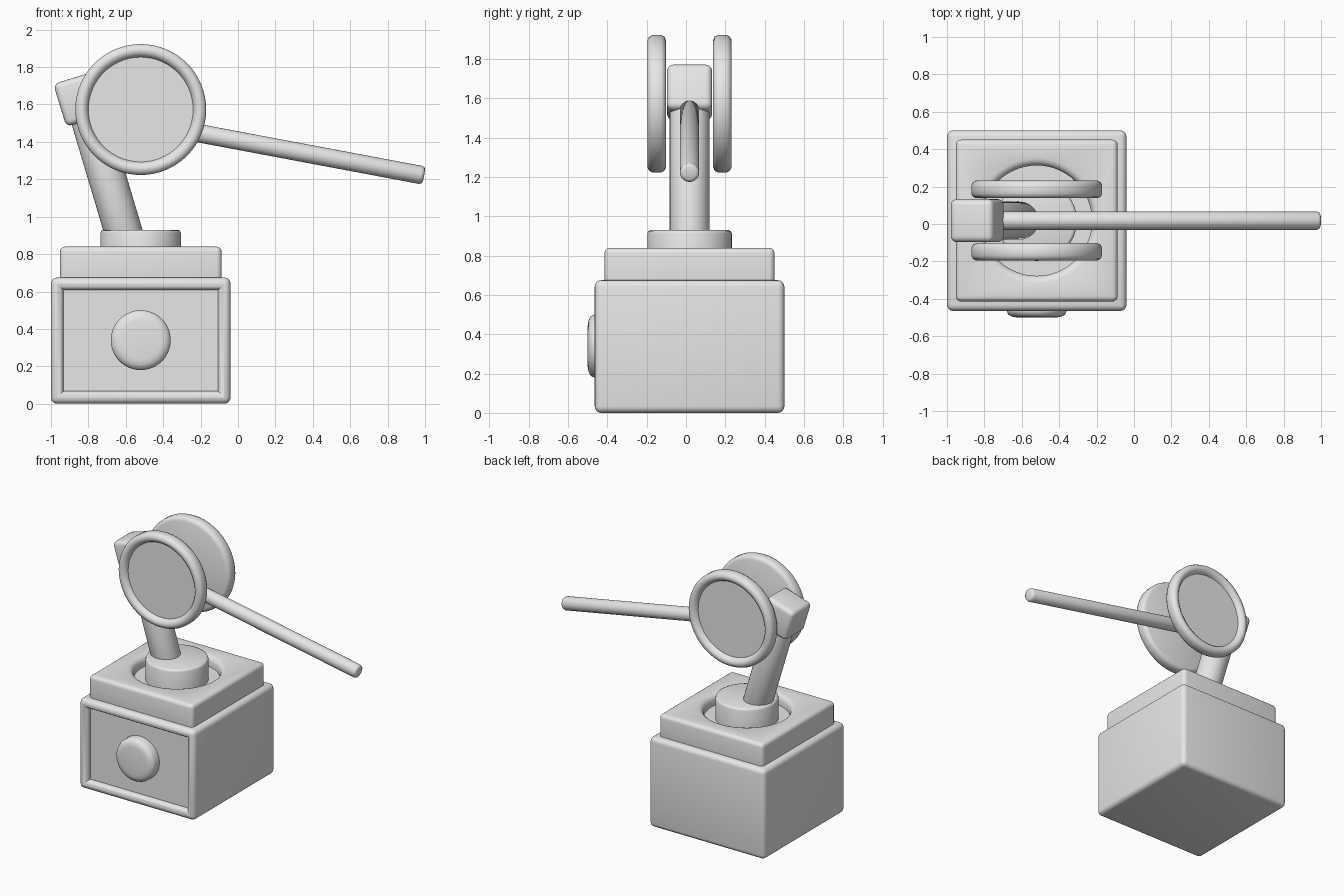
import bpy, bmesh, math
from mathutils import Vector, Matrix

if "Cube" in bpy.data.objects:
    bpy.data.objects.remove(bpy.data.objects["Cube"])

CX, CY = -0.52, 0.018            # vertical axis of the machine
grey = bpy.data.materials.new("light_grey")
grey.diffuse_color = (0.8, 0.8, 0.8, 1)
grey.use_nodes = True
grey.node_tree.nodes["Principled BSDF"].inputs["Base Color"].default_value = grey.diffuse_color


def finish(bm, name, matrix=Matrix()):
    bmesh.ops.recalc_face_normals(bm, faces=bm.faces)
    bm.transform(matrix)
    me = bpy.data.meshes.new(name)
    bm.to_mesh(me)
    bm.free()
    me.materials.append(grey)
    ob = bpy.data.objects.new(name, me)
    bpy.context.collection.objects.link(ob)
    return ob


def smooth(ob, angle=35):
    bpy.ops.object.select_all(action='DESELECT')
    bpy.context.view_layer.objects.active = ob
    ob.select_set(True)
    bpy.ops.object.shade_smooth_by_angle(angle=math.radians(angle))


def lathe(name, profile, matrix=Matrix(), n=64):
    """Spin (radius, height) points about z; the ends are capped."""
    bm = bmesh.new()
    rings = [[bm.verts.new((r * math.cos(2 * math.pi * i / n),
                            r * math.sin(2 * math.pi * i / n), h))
              for i in range(n)] for r, h in profile]
    for a, b in zip(rings, rings[1:]):
        for i in range(n):
            j = (i + 1) % n
            bm.faces.new((a[i], a[j], b[j], b[i]))
    bm.faces.new(rings[0])
    bm.faces.new(rings[-1])
    return finish(bm, name, matrix)


def rounded_box(name, size, matrix, bevel, inset=None, depth=0):
    """Box with rounded outer edges and an optional recessed front."""
    bm = bmesh.new()
    bmesh.ops.create_cube(bm, size=1)
    bmesh.ops.scale(bm, vec=size, verts=bm.verts)
    if inset:
        front = min(bm.faces, key=lambda f: f.calc_center_median().y)
        bmesh.ops.inset_region(bm, faces=[front], thickness=inset)
        inner = bmesh.ops.extrude_discrete_faces(bm, faces=[front])["faces"]
        bmesh.ops.translate(bm, vec=(0, depth, 0), verts=inner[0].verts)
    bmesh.ops.recalc_face_normals(bm, faces=bm.faces)
    edges = [e for e in bm.edges if e.calc_face_angle_signed(0) > 0.5
             and not (inset and abs(e.verts[0].co.y - e.verts[1].co.y) < depth * 1.1
                      and abs(e.verts[0].co.y - e.verts[1].co.y) > 1e-4)]
    bmesh.ops.bevel(bm, geom=edges, offset=bevel, segments=4, profile=0.5,
                    affect='EDGES', clamp_overlap=True)
    return finish(bm, name, matrix)


def rod(name, start, end, radius, edge):
    start, end = Vector(start), Vector(end)
    d = end - start
    m = Matrix.Translation(start) @ d.to_track_quat('Z', 'Y').to_matrix().to_4x4()
    L = d.length
    prof = [(radius - edge, 0), (radius - edge * 0.3, edge * 0.3), (radius, edge),
            (radius, L - edge), (radius - edge * 0.3, L - edge * 0.3), (radius - edge, L)]
    return lathe(name, prof, m, 40)


# Base housing with a framed front panel
base = rounded_box("base", (0.96, 0.965, 0.675),
                   Matrix.Translation((CX, CY, 0.3375)), 0.037, 0.095, 0.045)
smooth(base)

# Round button on the front panel
knob = lathe("front_button", [(0.16, 0), (0.16, 0.05), (0.152, 0.068), (0.13, 0.08), (0.105, 0.084)],
             Matrix.Translation((CX, -0.416, 0.34)) @ Matrix.Rotation(math.pi / 2, 4, 'X'))
smooth(knob, 50)

# Upper block with a flared round well
block = rounded_box("upper_block", (0.865, 0.865, 0.24),
                    Matrix.Translation((CX, CY, 0.72)), 0.028)
cutter = lathe("well_cutter", [(0.295, 0.765), (0.295, 0.805), (0.303, 0.823),
                               (0.316, 0.835), (0.335, 0.8405), (0.335, 0.95)],
               Matrix.Translation((CX, CY, 0)))
cutter.hide_render = True
cutter.hide_set(True)
cut = block.modifiers.new("well", 'BOOLEAN')
cut.operation = 'DIFFERENCE'
cut.solver = 'EXACT'
cut.object = cutter
bpy.context.view_layer.objects.active = block
block.select_set(True)
bpy.ops.object.modifier_apply(modifier="well")
bpy.data.objects.remove(cutter)
smooth(block)

# Turntable pedestal in the well
pedestal = lathe("pedestal", [(0.215, 0.74), (0.215, 0.913), (0.21, 0.925), (0.198, 0.93)],
                 Matrix.Translation((CX, CY, 0)))
smooth(pedestal, 50)

# Leaning lower arm, elbow block and long forearm
smooth(rod("lower_arm", (-0.592, CY, 0.85), (-0.825, CY, 1.63), 0.101, 0.01), 50)
elbow = rounded_box("elbow", (0.24, 0.23, 0.24),
                    Matrix.Translation((-0.838, CY, 1.63)) @ Matrix.Rotation(math.radians(-17), 4, 'Y'),
                    0.033)
smooth(elbow)
smooth(rod("forearm", (-0.80, CY, 1.557), (0.995, CY, 1.22), 0.049, 0.018), 50)

# Pair of rimmed discs, recessed on their outer sides
disc_profile = [(0.322, 0), (0.34, 0.007), (0.35, 0.024), (0.35, 0.068), (0.342, 0.084),
                (0.325, 0.094), (0.308, 0.094), (0.292, 0.084), (0.282, 0.068), (0.28, 0.06)]
for name, side in (("front_disc", 1), ("back_disc", -1)):
    m = (Matrix.Translation((CX, CY - side * 0.12, 1.573))
         @ Matrix.Rotation(side * math.pi / 2, 4, 'X'))
    smooth(lathe(name, disc_profile, m), 40)
